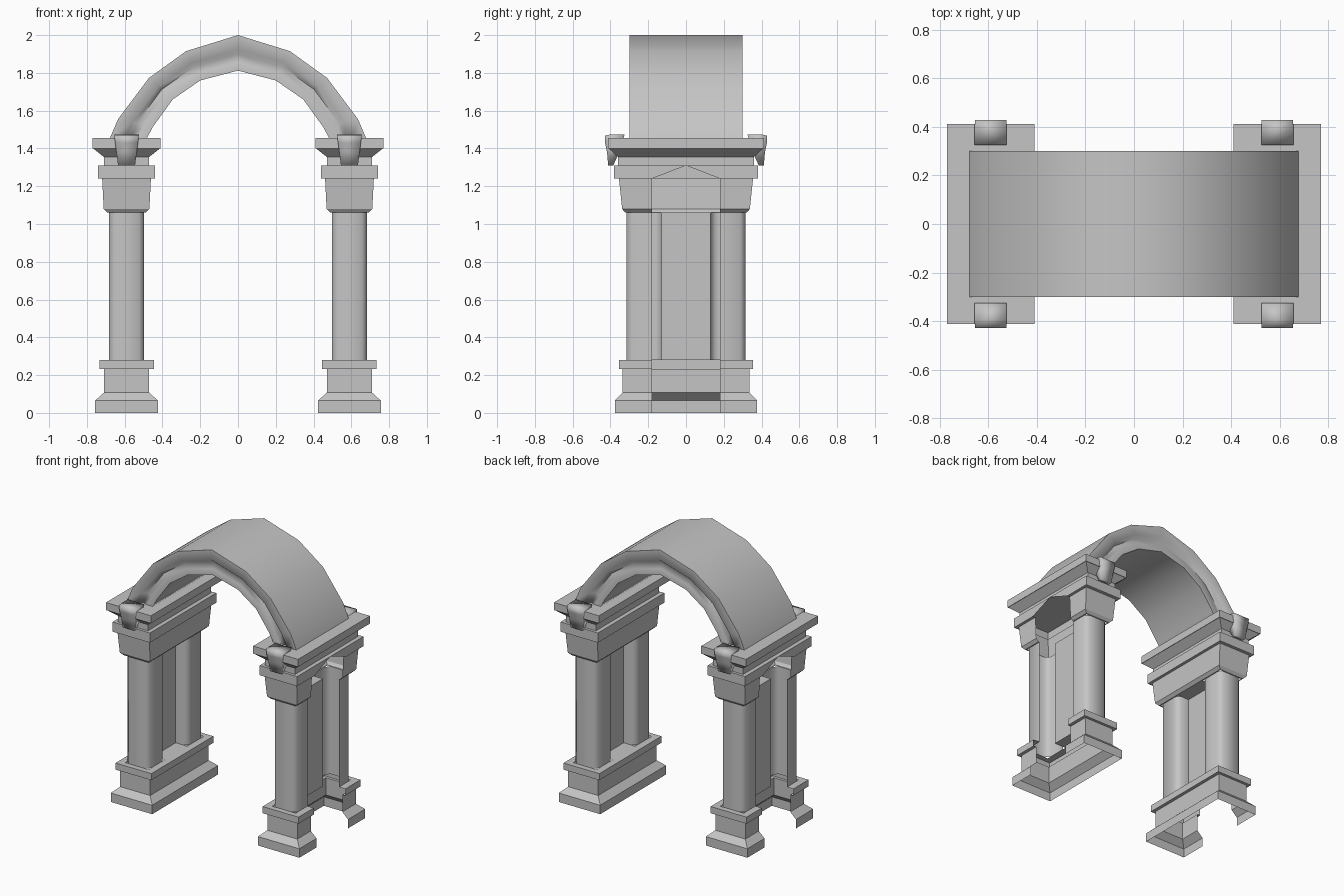
import bpy, bmesh, math
from mathutils import Vector

cube = bpy.data.objects.get("Cube")
if cube:
    bpy.data.objects.remove(cube, do_unlink=True)

stone = bpy.data.materials.new("grey stone")
stone.use_nodes = True
GREY = (0.56, 0.56, 0.56, 1)
stone.diffuse_color = GREY
stone.node_tree.nodes["Principled BSDF"].inputs["Base Color"].default_value = GREY

CX = 0.59                      # centre of each pier
NICHE = 0.18                   # half width of the outer opening
GABLE_LOW, GABLE_TOP = 1.24, 1.31
COL_Y, COL_R, COL_FLAT = .222, .093, .066
COL_BASE, COL_TOP = .28, 1.06


def loft(bm, rings, cap_start=False, cap_end=False):
    """Skin a stack of closed rings, optionally capping the ends."""
    rows = [[bm.verts.new(p) for p in ring] for ring in rings]
    n = len(rows[0])
    for a, b in zip(rows, rows[1:]):
        for i in range(n):
            j = (i + 1) % n
            bm.faces.new((a[i], a[j], b[j], b[i]))
    if cap_start:
        bm.faces.new(rows[0][::-1])
    if cap_end:
        bm.faces.new(rows[-1])


def rect(z, hx, hy):
    return [(CX + sx * hx, sy * hy, z)
            for sx, sy in ((-1, -1), (1, -1), (1, 1), (-1, 1))]


def slice_plane(bm, co, no):
    bmesh.ops.bisect_plane(bm, geom=bm.verts[:] + bm.edges[:] + bm.faces[:],
                           dist=1e-5, plane_co=co, plane_no=no)


def open_niche(bm, gabled=False):
    """Remove the outer wall between the columns, with a gabled head."""
    slice_plane(bm, (CX, 0, 0), (1, 0, 0))
    rise = GABLE_TOP - GABLE_LOW
    for s in (-1, 1):
        slice_plane(bm, (0, s * NICHE, 0), (0, 1, 0))
        if gabled:
            slice_plane(bm, (0, 0, GABLE_TOP), (0, s * rise, NICHE))
    doomed = []
    for f in bm.faces:
        c = f.calc_center_median()
        head = GABLE_TOP - rise * abs(c.y) / NICHE
        if c.x > CX + 1e-4 and abs(c.y) < NICHE and c.z < head - 1e-4:
            doomed.append(f)
    bmesh.ops.delete(bm, geom=doomed, context='FACES')


def open_sockets(bm, z):
    """Remove the level face at z where the hollow columns meet it."""
    for s in (-1, 1):
        slice_plane(bm, (CX + s * COL_R, 0, 0), (1, 0, 0))
        for t in (-1, 1):
            slice_plane(bm, (0, s * (COL_Y + t * COL_R), 0), (0, 1, 0))
    doomed = []
    for f in bm.faces:
        c = f.calc_center_median()
        if (abs(c.z - z) < 1e-4 and abs(c.x - CX) < COL_R
                and abs(abs(c.y) - COL_Y) < COL_R):
            doomed.append(f)
    bmesh.ops.delete(bm, geom=doomed, context='FACES')


def finish(bm, name, mirror=(True, False), smooth=None):
    mesh = bpy.data.meshes.new(name)
    bm.to_mesh(mesh)
    bm.free()
    mesh.materials.append(stone)
    obj = bpy.data.objects.new(name, mesh)
    bpy.context.collection.objects.link(obj)
    if any(mirror):
        mod = obj.modifiers.new("Mirror", 'MIRROR')
        mod.use_axis = (mirror[0], mirror[1], False)
    if smooth:
        bpy.ops.object.select_all(action='DESELECT')
        obj.select_set(True)
        bpy.context.view_layer.objects.active = obj
        bpy.ops.object.shade_smooth_by_angle(angle=math.radians(smooth))


# Pedestals: open-bottomed moulded shells
bm = bmesh.new()
loft(bm, [rect(*r) for r in (
    (0, .166, .377), (.065, .166, .377), (.107, .12, .335), (.232, .12, .335),
    (.232, .144, .355), (COL_BASE, .144, .355))], cap_end=True)
open_niche(bm)
open_sockets(bm, COL_BASE)
finish(bm, "pedestals")

# Capitals, hollow behind the gabled opening
bm = bmesh.new()
loft(bm, [rect(*r) for r in (
    (COL_TOP, .1, .322), (1.08, .121, .338), (1.24, .129, .355),
    (1.24, .15, .38), (1.31, .15, .38))], cap_start=True, cap_end=True)
open_niche(bm, gabled=True)
open_sockets(bm, COL_TOP)
finish(bm, "capitals")

# Cornices
bm = bmesh.new()
loft(bm, [rect(*r) for r in (
    (1.31, .12, .36), (1.355, .12, .36), (1.40, .177, .409),
    (1.40, .18, .412), (1.455, .18, .412))], cap_end=True)
finish(bm, "cornices")

# Columns: soft-cornered square shafts, open towards the niche
bm = bmesh.new()
shaft = []
for k in range(4):
    c, s = round(math.cos(k * math.pi / 2)), round(math.sin(k * math.pi / 2))
    for t in (-COL_FLAT, COL_FLAT):
        shaft.append((CX + c * COL_R - s * t, COL_Y + s * COL_R + c * t))
loft(bm, [[(x, y, z) for x, y in shaft] for z in (COL_BASE, COL_TOP)])
open_niche(bm)
finish(bm, "columns", mirror=(True, True), smooth=50)

# Panels between the columns
bm = bmesh.new()
edge = COL_Y - COL_R
bm.faces.new([bm.verts.new((CX, y, z)) for y, z in
              ((edge, COL_BASE), (-edge, COL_BASE),
               (-edge, COL_TOP), (edge, COL_TOP))])
finish(bm, "panels")

# Arch: outer and inner curves joined by a grooved band on each face
outer_half = [(.68, 1.45), (.635, 1.555), (.472, 1.773), (.275, 1.915)]
inner_half = [(.485, 1.45), (.45, 1.515), (.345, 1.66), (.2, 1.76)]


def full(half, top):
    points = half + [(0, top)] + [(-x, z) for x, z in reversed(half)]
    return [Vector(p) for p in points]


# share of the band width from outside to inside, and depth in y
band = [(0, .3), (.4, .3), (.54, .27), (.76, .287), (1, .287)]
section = band + [(t, -y) for t, y in reversed(band)]
bm = bmesh.new()
rings = []
for o, i in zip(full(outer_half, 2.0), full(inner_half, 1.812)):
    ring = []
    for t, y in section:
        x, z = o.lerp(i, t)
        ring.append((x, y, z))
    rings.append(ring)
loft(bm, rings, cap_start=True, cap_end=True)
bmesh.ops.recalc_face_normals(bm, faces=bm.faces[:])
finish(bm, "arch", mirror=(False, False), smooth=75)

# Scroll brackets hanging over the cornice ends
bm = bmesh.new()
scroll = [(.325, 1.475), (.395, 1.475), (.428, 1.468), (.428, 1.43),
          (.418, 1.38), (.412, 1.31), (.385, 1.31), (.345, 1.40)]


def scroll_side(s):
    return [(CX + s * (.045 + .021 * (z - 1.31) / .165), y, z) for y, z in scroll]


loft(bm, [scroll_side(-1), scroll_side(1)], cap_start=True, cap_end=True)
bmesh.ops.recalc_face_normals(bm, faces=bm.faces[:])
finish(bm, "scroll_brackets", mirror=(True, True), smooth=150)
